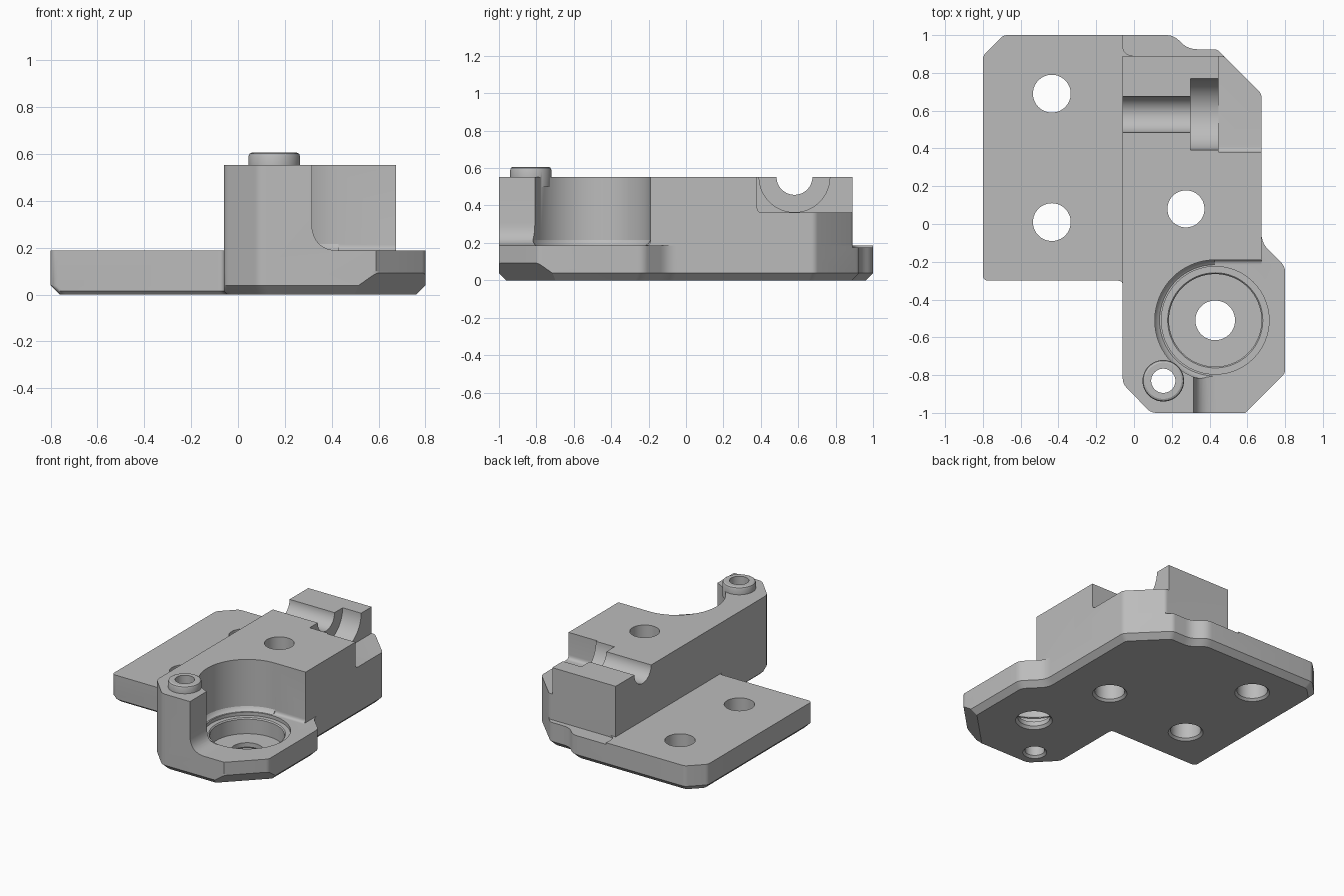
import bpy, bmesh, math
from mathutils import Vector

cube = bpy.data.objects.get("Cube")
if cube:
    bpy.data.objects.remove(cube, do_unlink=True)

grey = bpy.data.materials.new("machined_grey")
grey.use_nodes = True
colour = (0.5, 0.5, 0.5, 1)
grey.diffuse_color = colour
grey.node_tree.nodes["Principled BSDF"].inputs["Base Color"].default_value = colour


def loft(name, rings):
    """Closed solid skinned through rings of equal vertex count."""
    bm = bmesh.new()
    loops = [[bm.verts.new(p) for p in ring] for ring in rings]
    n = len(loops[0])
    for a, b in zip(loops, loops[1:]):
        for i in range(n):
            j = (i + 1) % n
            bm.faces.new((a[i], a[j], b[j], b[i]))
    bm.faces.new(loops[0][::-1])
    bm.faces.new(loops[-1])
    bmesh.ops.recalc_face_normals(bm, faces=bm.faces)
    mesh = bpy.data.meshes.new(name)
    bm.to_mesh(mesh)
    bm.free()
    mesh.materials.append(grey)
    obj = bpy.data.objects.new(name, mesh)
    bpy.context.collection.objects.link(obj)
    return obj


def rounded(points, steps=5):
    """Round each (u, v, radius) corner with a quadratic curve."""
    out = []
    for i, (u, v, r) in enumerate(points):
        p = Vector((u, v))
        a = Vector(points[i - 1][:2])
        b = Vector(points[(i + 1) % len(points)][:2])
        s, e = p + (a - p).normalized() * r, p + (b - p).normalized() * r
        if r == 0:
            out.append(p)
            continue
        for k in range(steps + 1):
            t = k / steps
            out.append(s * (1 - t) ** 2 + p * 2 * t * (1 - t) + e * t * t)
    return out


def inset(points, dists):
    """Move every edge of a counter-clockwise outline inward by its distance."""
    normals = []
    for i, p in enumerate(points):
        d = Vector(points[(i + 1) % len(points)][:2]) - Vector(p[:2])
        normals.append(Vector((-d.y, d.x)).normalized())
    out = []
    for i, (u, v, r) in enumerate(points):
        m, n, dm, dn = normals[i - 1], normals[i], dists[i - 1], dists[i]
        det = m.x * n.y - m.y * n.x
        out.append((u + (dm * n.y - dn * m.y) / det, v + (m.x * dn - n.x * dm) / det, r))
    return out


def at_z(points, z):
    return [(p.x, p.y, z) for p in points]


def revolve(name, centre, profile, axis="z", sides=64):
    """Stack of circles (radius, position) along z or x."""
    rings = []
    for r, h in profile:
        ring = []
        for k in range(sides):
            t = math.tau * k / sides
            u, v = centre[0] + r * math.cos(t), centre[1] + r * math.sin(t)
            ring.append((u, v, h) if axis == "z" else (h, u, v))
        rings.append(ring)
    return loft(name, rings)


def boolean(target, tool, operation):
    mod = target.modifiers.new(tool.name, "BOOLEAN")
    mod.operation, mod.object, mod.solver = operation, tool, "EXACT"
    bpy.context.view_layer.objects.active = target
    bpy.ops.object.modifier_apply(modifier=mod.name)
    bpy.data.objects.remove(tool, do_unlink=True)


PLATE, TOP, CHAMFER, FINE = 0.187, 0.553, 0.038, 0.015

# Base plate with chamfered underside
outline = [(-0.8, -0.3, 0.03), (-0.06, -0.3, 0.025), (-0.06, -0.845, 0.03),
           (0.09, -1, 0.03), (0.59, -1, 0.02), (0.8, -0.79, 0.02),
           (0.8, -0.225, 0.03), (0.675, -0.1, 0.05), (0.675, 0.69, 0.02),
           (0.44, 0.925, 0.02), (0.285, 0.925, 0.05), (0.21, 1, 0.04),
           (-0.69, 1, 0.02), (-0.8, 0.89, 0.02)]
edge = [CHAMFER] * len(outline)
edge[0] = edge[1] = FINE
upper = [max(0, d - FINE) for d in edge]
body = loft("mounting_bracket", [
    at_z(rounded(inset(outline, edge)), 0),
    at_z(rounded(inset(outline, upper)), FINE),
    at_z(rounded(outline), CHAMFER),
    at_z(rounded(outline), PLATE)])

# Larger chamfer under the front corner
bm = bmesh.new()
bm.from_mesh(body.data)
cut = bmesh.ops.bisect_plane(bm, geom=bm.verts[:] + bm.edges[:] + bm.faces[:],
                             plane_co=(0.59, -1, 0.092),
                             plane_no=(0.5, -0.5, -math.sqrt(0.5)), clear_outer=True)
bmesh.ops.holes_fill(bm, edges=[e for e in bm.edges if e.is_boundary])
bmesh.ops.recalc_face_normals(bm, faces=bm.faces)
bm.to_mesh(body.data)
bm.free()

# Raised block
block = rounded([(-0.06, -0.845, 0.03), (0.09, -1, 0.03), (0.59, -1, 0),
                 (0.675, -0.915, 0), (0.675, 0.69, 0.02), (0.475, 0.89, 0.015),
                 (-0.06, 0.89, 0)])
boolean(body, loft("block", [at_z(block, 0.1), at_z(block, TOP)]), "UNION")

# Rear ledge, slightly below the plate
ledge = rounded([(-0.06, 0.89, 0.06), (0.9, 0.89, 0), (0.9, 1.1, 0), (-0.06, 1.1, 0)])
boolean(body, loft("ledge", [at_z(ledge, 0.175), at_z(ledge, 0.8)]), "DIFFERENCE")

# Round pocket open to the front right
boolean(body, revolve("pocket", (0.43, -0.51), [(0.295, PLATE), (0.303, 0.193),
        (0.313, 0.202), (0.32, 0.215), (0.32, 0.8)]), "DIFFERENCE")
arm = rounded([(0.315, PLATE, 0.12), (1, PLATE, 0), (1, 0.8, 0), (0.315, 0.8, 0)], 8)
boolean(body, loft("pocket_arm", [[(p.x, y, p.y) for p in arm] for y in (-1.2, -0.51)]),
        "DIFFERENCE")
side = rounded([(-0.6, PLATE, 0), (-0.19, PLATE, 0.025), (-0.19, 0.8, 0), (-0.6, 0.8, 0)])
boolean(body, loft("pocket_side", [[(x, p.x, p.y) for p in side] for x in (0.43, 1)]),
        "DIFFERENCE")

# Side notch and the half-round bolt channel
notch = rounded([(0.38, 0.362, 0.03), (1.2, 0.362, 0), (1.2, 0.8, 0), (0.38, 0.8, 0)])
boolean(body, loft("notch", [[(x, p.x, p.y) for p in notch] for x in (0.448, 1)]),
        "DIFFERENCE")
for name, r, x0, x1 in (("bolt_head", 0.189, 0.3, 0.5), ("bolt_shank", 0.096, -0.2, 0.4)):
    boolean(body, revolve(name, (0.58, TOP), [(r, x0), (r, x1)], "x"), "DIFFERENCE")

# Hollow locating pin
pin = (0.155, -0.83)
boolean(body, revolve("pin", pin, [(0.11, 0.5), (0.11, 0.59), (0.106, 0.601),
                                   (0.096, 0.606)]), "UNION")

# Stepped bore in the pocket floor
boolean(body, revolve("bore", (0.43, -0.51), [(0.13, -0.01), (0.105, 0.018), (0.105, 0.05),
        (0.245, 0.05), (0.245, 0.155), (0.252, 0.163), (0.285, 0.163), (0.285, 0.5)]),
        "DIFFERENCE")

# Through holes, countersunk underneath
for x, y, r in ((-0.435, 0.69, 0.1), (-0.435, 0.01, 0.1), (0.275, 0.08, 0.098),
                (*pin, 0.064)):
    boolean(body, revolve("hole", (x, y), [(r + 0.025, -0.01), (r, 0.015), (r, 0.8)]),
            "DIFFERENCE")

bpy.ops.object.select_all(action="DESELECT")
body.select_set(True)
bpy.context.view_layer.objects.active = body
bpy.ops.object.shade_smooth_by_angle(angle=math.radians(25))
